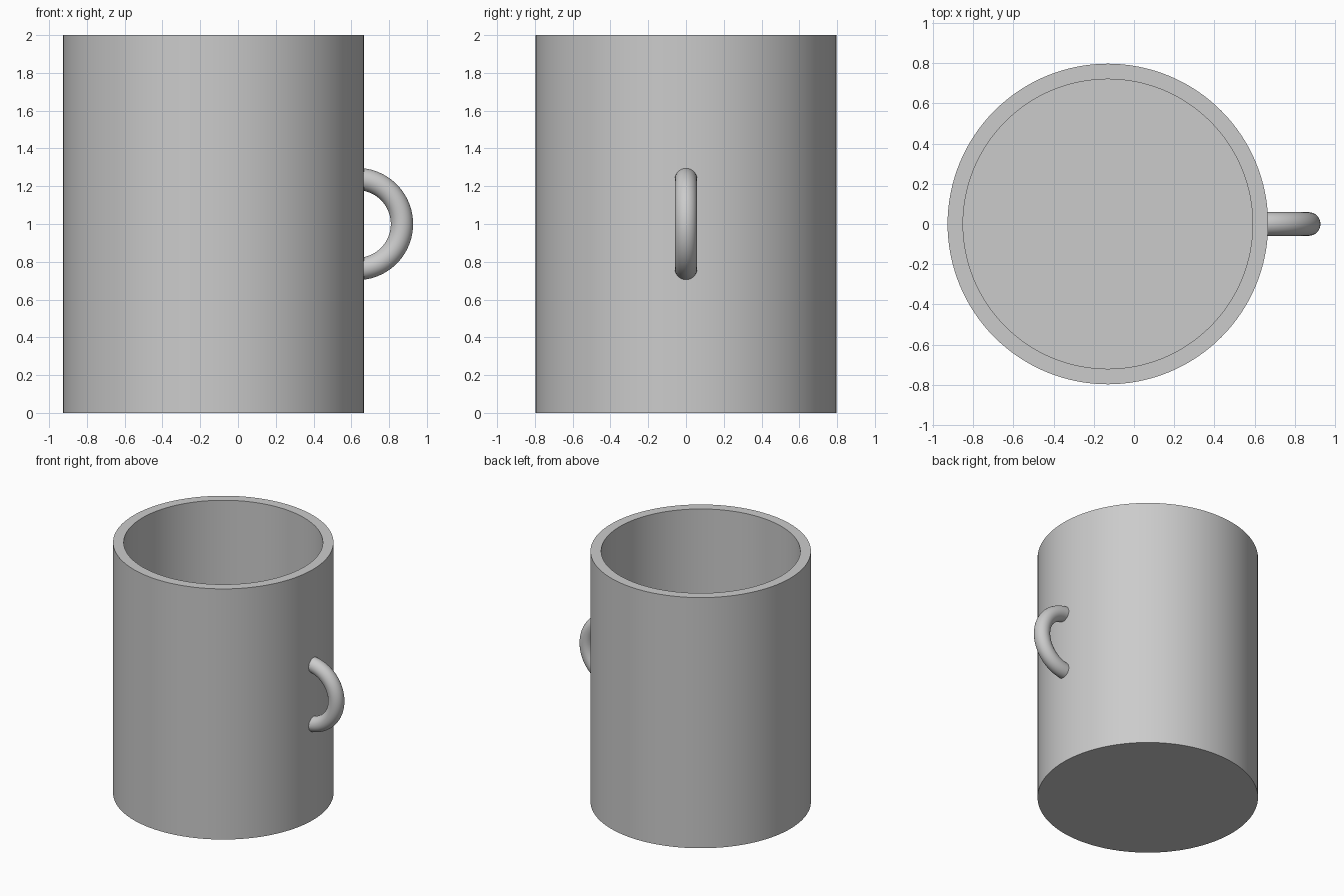
import bpy
import bmesh
from math import pi, cos, sin, radians
from mathutils import Matrix, Vector

CUP_X = -0.13
OUTER, INNER, HEIGHT, FLOOR = 0.797, 0.72, 2.0, 0.08
HANDLE_X, HANDLE_Z, BEND, TUBE = 0.63, 1.0, 0.238, 0.059

cube = bpy.data.objects.get("Cube")
if cube:
    bpy.data.objects.remove(cube, do_unlink=True)

grey = bpy.data.materials.new("plain grey")
grey.use_nodes = True
grey.diffuse_color = (0.6, 0.6, 0.6, 1)
grey.node_tree.nodes["Principled BSDF"].inputs["Base Color"].default_value = (0.6, 0.6, 0.6, 1)


def finish(bm, name, location):
    """Turn a bmesh into a smooth grey object with sharp edges kept."""
    bmesh.ops.recalc_face_normals(bm, faces=bm.faces)
    mesh = bpy.data.meshes.new(name)
    bm.to_mesh(mesh)
    bm.free()
    mesh.materials.append(grey)
    obj = bpy.data.objects.new(name, mesh)
    bpy.context.collection.objects.link(obj)
    obj.location = location
    bpy.ops.object.select_all(action='DESELECT')
    obj.select_set(True)
    bpy.context.view_layer.objects.active = obj
    bpy.ops.object.shade_smooth_by_angle(angle=radians(30))
    return obj


# Cup body: a solid cylinder whose top is inset and pushed down to the floor
bm = bmesh.new()
bmesh.ops.create_cone(bm, cap_ends=True, segments=128, radius1=OUTER, radius2=OUTER,
                      depth=HEIGHT, matrix=Matrix.Translation((0, 0, HEIGHT / 2)))
top = max(bm.faces, key=lambda f: f.calc_center_median().z)
bmesh.ops.inset_region(bm, faces=[top], thickness=OUTER - INNER)
well = bmesh.ops.extrude_face_region(bm, geom=[top])["geom"]
bmesh.ops.translate(bm, vec=(0, 0, FLOOR - HEIGHT),
                    verts=[v for v in well if isinstance(v, bmesh.types.BMVert)])
if top.is_valid:
    bmesh.ops.delete(bm, geom=[top], context='FACES_ONLY')
finish(bm, "cup_body", (CUP_X, 0, 0))

# Handle: a round section swept through a half turn, its ends sunk in the wall
bm = bmesh.new()
SIDES, STEPS = 32, 48
rings = []
for i in range(STEPS + 1):
    turn = -pi / 2 + pi * i / STEPS
    out = Vector((cos(turn), 0, sin(turn)))
    rings.append([bm.verts.new(out * (BEND + TUBE * cos(a)) + Vector((0, TUBE * sin(a), 0)))
                  for a in (2 * pi * j / SIDES for j in range(SIDES))])
for a, b in zip(rings, rings[1:]):
    for j in range(SIDES):
        k = (j + 1) % SIDES
        bm.faces.new((a[j], a[k], b[k], b[j]))
for ring in (rings[0], rings[-1]):
    bm.faces.new(ring)
finish(bm, "handle", (HANDLE_X, 0, HANDLE_Z))
